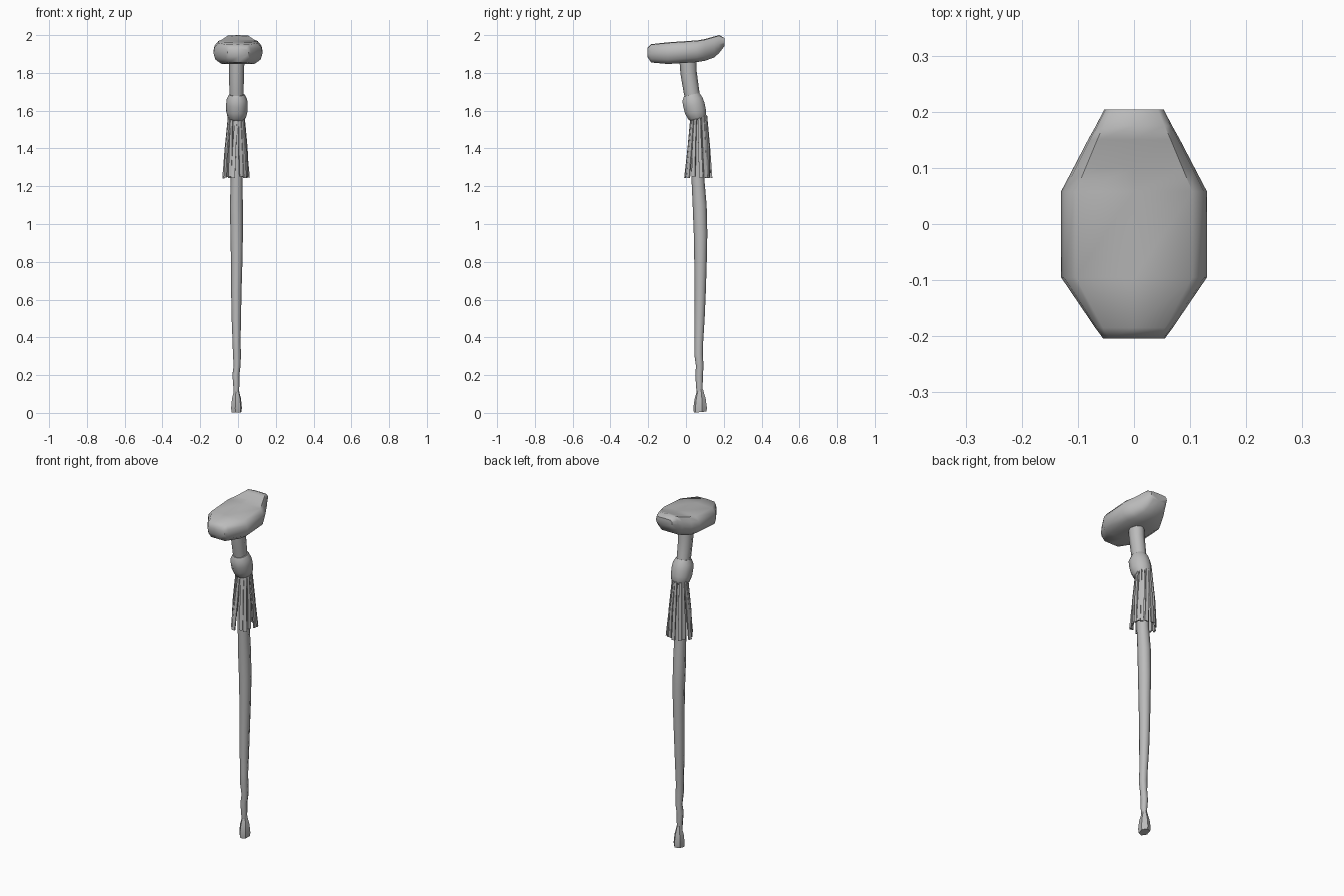
import bpy
import math
import random
from mathutils import Vector

random.seed(4)
if "Cube" in bpy.data.objects:
    bpy.data.objects.remove(bpy.data.objects["Cube"], do_unlink=True)


def make_material(name, value):
    mat = bpy.data.materials.new(name)
    mat.use_nodes = True
    color = (value, value, value, 1)
    mat.diffuse_color = color
    mat.node_tree.nodes["Principled BSDF"].inputs["Base Color"].default_value = color
    return mat


grey = make_material("plain grey", 0.5)


def loft(name, rings, angle=40):
    """Skin a list of equal closed rings, running upward or along +y, and cap both ends."""
    n = len(rings[0])
    verts = [p for ring in rings for p in ring]
    faces = [(r * n + i, r * n + (i + 1) % n, (r + 1) * n + (i + 1) % n, (r + 1) * n + i)
             for r in range(len(rings) - 1) for i in range(n)]
    faces.append(tuple(reversed(range(n))))
    faces.append(tuple(range(len(verts) - n, len(verts))))
    mesh = bpy.data.meshes.new(name)
    mesh.from_pydata(verts, [], faces)
    mesh.materials.append(grey)
    mesh.shade_smooth()
    mesh.set_sharp_from_angle(angle=math.radians(angle))
    obj = bpy.data.objects.new(name, mesh)
    bpy.context.collection.objects.link(obj)
    return obj


def oval(x, y, z, rx, ry, sides, tilt=0.0, turn=0.0):
    """Horizontal ring; tilt raises its +y side."""
    ring = []
    for i in range(sides):
        a = 2 * math.pi * i / sides + turn
        ring.append((x + rx * math.cos(a), y + ry * math.sin(a),
                     z + tilt * ry * math.sin(a)))
    return ring


# Shaft: gently bent stick, knobbly near the foot (y, z, radius)
stations = [(0.075, 0.10, 0.015), (0.073, 0.15, 0.018), (0.071, 0.20, 0.020),
            (0.070, 0.25, 0.020), (0.069, 0.31, 0.023), (0.070, 0.38, 0.023),
            (0.073, 0.50, 0.027), (0.074, 0.65, 0.030), (0.076, 0.80, 0.033),
            (0.078, 0.95, 0.036), (0.072, 1.10, 0.037), (0.062, 1.24, 0.034),
            (0.060, 1.40, 0.035), (0.060, 1.55, 0.040), (0.030, 1.70, 0.041),
            (0.015, 1.80, 0.043), (0.008, 1.90, 0.046)]
rings = []
for y, z, r in stations:
    knob = 0.004 if z < 0.45 else 0.0015
    rings.append(oval(-0.008 + random.uniform(-knob, knob), y + random.uniform(-knob, knob),
                      z, r * 0.92, r, 8, 0.15 if z > 1.6 else 0))
loft("shaft", rings, 60)

# Foot: flared tip
loft("foot", [oval(-0.008, 0.075, z, rx, ry, 6, tilt, 0.3) for z, rx, ry, tilt in
              [(0.004, 0.027, 0.034, 0.1), (0.025, 0.030, 0.037, 0),
               (0.075, 0.025, 0.030, 0), (0.105, 0.017, 0.021, 0),
               (0.125, 0.013, 0.016, 0)]], 45)

# Collar: bulging wrap around the upper shaft
loft("collar", [oval(-0.006, y, z, r * 0.97, r, 10, 0.2) for y, z, r in
                [(0.064, 1.552, 0.040), (0.060, 1.563, 0.050), (0.050, 1.595, 0.058),
                 (0.042, 1.63, 0.059), (0.034, 1.66, 0.056), (0.030, 1.685, 0.043)]], 55)

# Tassel: ring of flat strips hanging from the collar
strip_count = 15
for k in range(strip_count):
    a = 2 * math.pi * (k + random.uniform(-0.25, 0.25)) / strip_count
    out = Vector((math.cos(a), math.sin(a), 0))
    side = Vector((-math.sin(a), math.cos(a), 0))
    flare = random.uniform(0.85, 1.1)
    skew = random.uniform(-0.014, 0.014)
    rings = []
    for z, r, w in [(1.24 + random.uniform(0, 0.012), 0.068 * flare, 0.010),
                    (1.40, 0.056, 0.009), (1.575, 0.040, 0.006)]:
        lean = skew * (1.57 - z) / 0.33
        c = Vector((-0.009, 0.068, z)) + out * r + side * lean
        rings.append([c + out * 0.004 - side * w, c + out * 0.004 + side * w,
                      c - out * 0.004 + side * w, c - out * 0.004 - side * w])
    loft("tassel_strip", rings, 30)

# Head: faceted, rounded handle lofted front to back (y, half width, bottom, top)
right_half = [(0.0, -1.0), (0.66, -1.0), (0.92, -0.6), (1.0, 0.0), (0.96, 0.5), (0.80, 0.94), (0.0, 1.0)]
section = right_half + [(-x, z) for x, z in reversed(right_half[1:-1])]
section.reverse()
rings = []
for y, w, low, high in [(-0.204, 0.055, 1.885, 1.932), (-0.185, 0.069, 1.855, 1.952),
                        (-0.095, 0.130, 1.847, 1.962), (0.058, 0.130, 1.857, 1.972),
                        (0.100, 0.108, 1.864, 1.979), (0.150, 0.082, 1.882, 1.993),
                        (0.175, 0.068, 1.905, 2.000), (0.204, 0.053, 1.942, 1.985)]:
    mid, half = (low + high) / 2, (high - low) / 2
    rings.append([(w * u, y, mid + half * v) for u, v in reversed(section)])
loft("head", [list(reversed(r)) for r in rings], 50)
